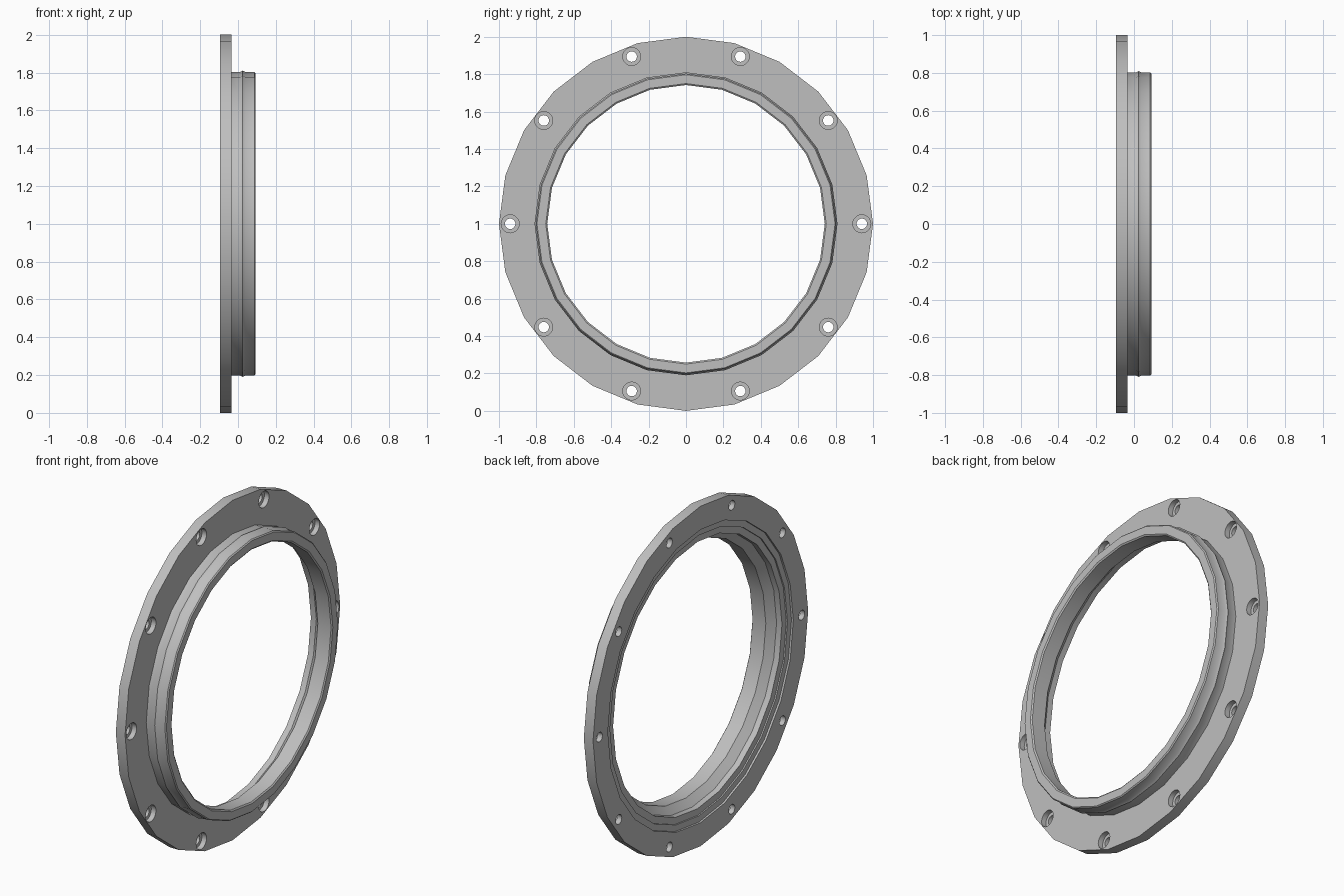
import bpy
import bmesh
from math import cos, sin, tau

cube = bpy.data.objects.get("Cube")
if cube:
    bpy.data.objects.remove(cube, do_unlink=True)

# Single material
metal = bpy.data.materials.new("Light grey metal")
metal.use_nodes = True
grey = (0.52, 0.52, 0.52, 1)
metal.diffuse_color = grey
metal.node_tree.nodes["Principled BSDF"].inputs["Base Color"].default_value = grey


def lathe(bm, profile, segments, cy=0.0, cz=0.0):
    """Revolve a closed (x, radius) profile about an axis parallel to x."""
    rings = []
    for i in range(segments):
        a = tau * i / segments
        rings.append([bm.verts.new((x, cy + r * cos(a), cz + r * sin(a)))
                      for x, r in profile])
    n = len(profile)
    for i in range(segments):
        a, b = rings[i], rings[(i + 1) % segments]
        for j in range(n):
            k = (j + 1) % n
            bm.faces.new((a[j], a[k], b[k], b[j]))


def finish(name, bm):
    bmesh.ops.remove_doubles(bm, verts=bm.verts, dist=1e-5)
    bmesh.ops.dissolve_degenerate(bm, edges=bm.edges, dist=1e-6)
    bmesh.ops.recalc_face_normals(bm, faces=bm.faces)
    mesh = bpy.data.meshes.new(name)
    bm.to_mesh(mesh)
    bm.free()
    mesh.materials.append(metal)
    obj = bpy.data.objects.new(name, mesh)
    obj.location.z = 1
    bpy.context.collection.objects.link(obj)
    return obj


# Flange, collar with sealing bead, bore, and stepped rear recess
section = [
    (-0.095, 1.0), (-0.035, 1.0), (-0.035, 0.803),          # flange
    (0.012, 0.803), (0.025, 0.81), (0.038, 0.803),          # bead
    (0.086, 0.803), (0.092, 0.797),                         # collar tip
    (0.092, 0.75), (0.086, 0.742),                          # bore mouth
    (0.0, 0.742), (-0.04, 0.785),                           # bore and taper
    (-0.075, 0.785), (-0.075, 0.825),                       # inner step
    (-0.083, 0.825), (-0.083, 0.862), (-0.095, 0.862),      # outer step
]
bm = bmesh.new()
lathe(bm, section, 24)
flange = finish("flanged_ring", bm)

# Ten counterbored bolt holes
bm = bmesh.new()
for i in range(10):
    a = tau * i / 10
    y, z = 0.94 * cos(a), 0.94 * sin(a)
    for radius, start in ((0.028, -0.2), (0.048, -0.065)):
        cap = []
        for x in (start, -0.02):
            cap.append([bm.verts.new((x, y + radius * cos(tau * k / 20),
                                      z + radius * sin(tau * k / 20)))
                        for k in range(20)])
        # Narrow shank ends on the wide head's floor, forming one stepped plug
        if radius < 0.04:
            for v in cap[1]:
                v.co.x = -0.065
            bm.faces.new(cap[0])
            shank_end = cap[1]
        else:
            bm.faces.new(cap[1])
            for k in range(20):
                m = (k + 1) % 20
                bm.faces.new((shank_end[k], shank_end[m], cap[0][m], cap[0][k]))
        for k in range(20):
            m = (k + 1) % 20
            bm.faces.new((cap[0][k], cap[0][m], cap[1][m], cap[1][k]))
cutter = finish("bolt_hole_cutter", bm)
cutter.hide_render = True

holes = flange.modifiers.new("bolt_holes", "BOOLEAN")
holes.operation = "DIFFERENCE"
holes.solver = "EXACT"
holes.object = cutter

bpy.ops.object.select_all(action="DESELECT")
flange.select_set(True)
bpy.context.view_layer.objects.active = flange
bpy.ops.object.modifier_apply(modifier=holes.name)
bpy.data.objects.remove(cutter, do_unlink=True)
bpy.ops.object.shade_smooth_by_angle(angle=0.5)
